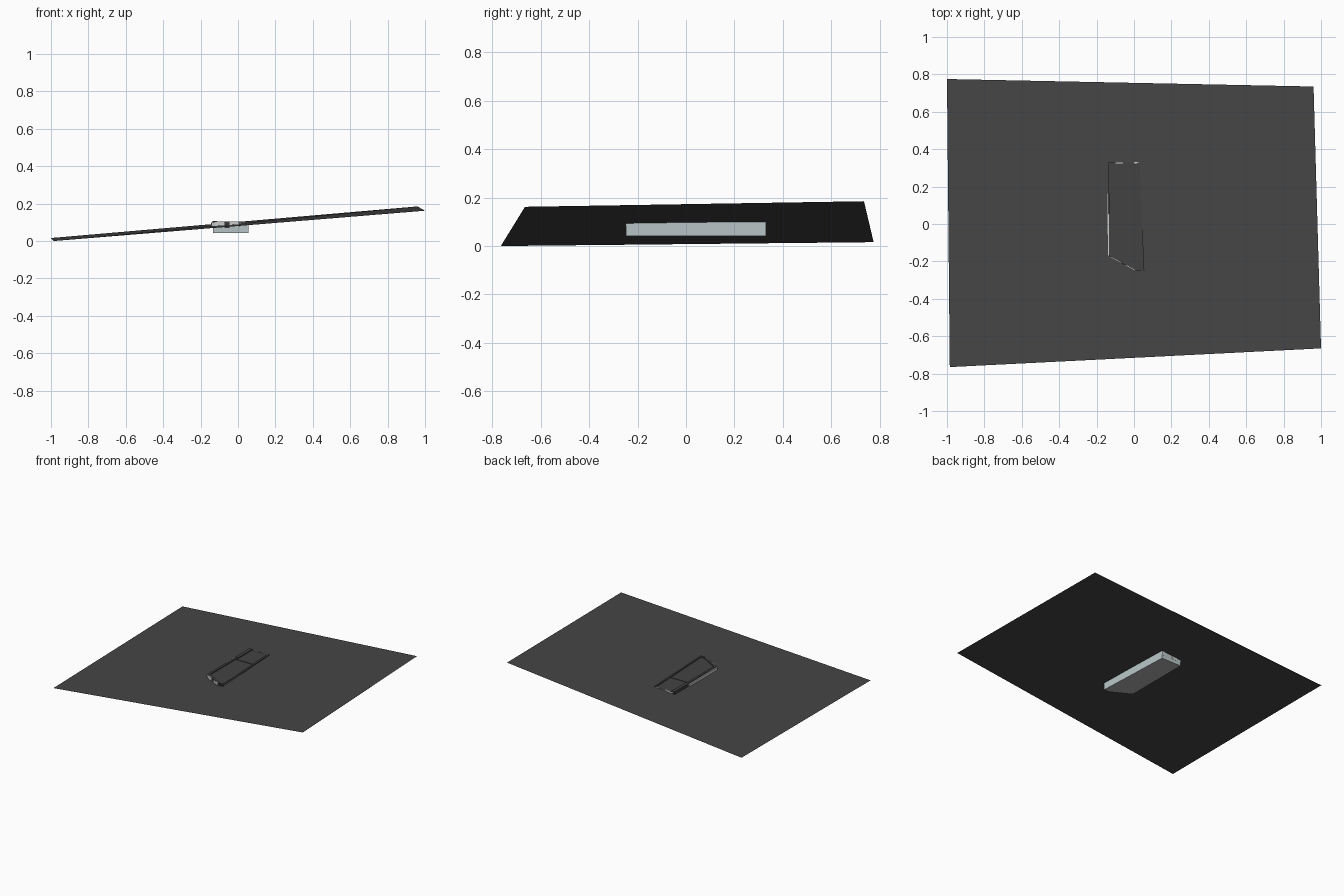
import bpy, bmesh
from mathutils import Vector

if "Cube" in bpy.data.objects:
    bpy.data.objects.remove(bpy.data.objects["Cube"])


def material(name, rgb):
    m = bpy.data.materials.new(name)
    m.diffuse_color = (*rgb, 1)
    m.use_nodes = True
    m.node_tree.nodes["Principled BSDF"].inputs["Base Color"].default_value = m.diffuse_color
    return m


ASPHALT = material("dark_asphalt", (0.06, 0.06, 0.06))
ROOFING = material("dark_roofing", (0.055, 0.055, 0.055))
WALL = material("blue_grey_wall", (0.48, 0.56, 0.57))
PALE = material("pale_facade", (0.62, 0.63, 0.63))
BASE = material("grey_base", (0.42, 0.42, 0.42))
GLASS = material("dark_window", (0.04, 0.04, 0.045))


def build(name, bm, mats):
    me = bpy.data.meshes.new(name)
    bm.to_mesh(me)
    bm.free()
    for m in mats:
        me.materials.append(m)
    ob = bpy.data.objects.new(name, me)
    bpy.context.collection.objects.link(ob)
    return ob


def prism(name, outline, z0, z1, mats):
    """Extruded outline; materials are sides, top, bottom."""
    bm = bmesh.new()
    low = [bm.verts.new((x, y, z0)) for x, y in outline]
    face = bm.faces.new(low)
    up = bmesh.ops.extrude_face_region(bm, geom=[face])["geom"]
    bmesh.ops.translate(bm, vec=(0, 0, z1 - z0),
                        verts=[g for g in up if isinstance(g, bmesh.types.BMVert)])
    bmesh.ops.recalc_face_normals(bm, faces=bm.faces)
    bm.normal_update()
    for f in bm.faces:
        if len(mats) == 3 and abs(f.normal.z) > 0.5:
            f.material_index = 1 if f.normal.z > 0 else 2
    return build(name, bm, mats)


def wall_strip(name, a, b, t0, t1, z0, z1, out, depth, mat):
    """Thin strip along the wall line a-b, between fractions t0 and t1."""
    a, b = Vector(a), Vector(b)
    d = (b - a).normalized()
    n = Vector((d.y, -d.x)) * out
    p, q = a.lerp(b, t0), a.lerp(b, t1)
    pts = [p, q, q + n * depth, p + n * depth]
    return prism(name, [tuple(v) for v in pts], z0, z1, [mat])


# Sloping ground sheet
bm = bmesh.new()
bm.faces.new([bm.verts.new(c) for c in (
    (-0.985, -0.765, 0.0), (1.0, -0.665, 0.162),
    (0.96, 0.735, 0.185), (-1.0, 0.775, 0.016))])
build("ground_sheet", bm, [ASPHALT])

# Building body, sunk through the sheet
outer = [(-0.133, 0.33), (-0.133, -0.17), (0.01, -0.248), (0.055, -0.248), (0.03, 0.33)]
inner = [(-0.115, 0.33), (-0.117, -0.16), (0.013, -0.234), (0.041, -0.234), (0.017, 0.33)]
prism("building_body", outer, 0.042, 0.099, [WALL, ROOFING, BASE])

# Raised roof edge
for i in range(len(outer) - 1):
    prism(f"roof_edge_{i + 1}", [outer[i], outer[i + 1], inner[i + 1], inner[i]],
          0.099, 0.105, [ROOFING])

# Roof divider and rear side block
prism("roof_divider", [(-0.115, 0.14), (0.024, 0.14), (0.024, 0.148), (-0.115, 0.148)],
      0.099, 0.102, [ROOFING])
prism("rear_side_block", [(-0.137, 0.165), (-0.112, 0.165), (-0.112, 0.33), (-0.137, 0.33)],
      0.07, 0.106, [ROOFING])

# Pale facade on the left side, and window strips
wall_strip("left_facade", outer[1], (-0.136, 0.165), 0, 1, 0.07, 0.1, -1, 0.009, PALE)

# Pale panels and dark door on the slanted front
for i, (t0, t1) in enumerate([(0.08, 0.44), (0.62, 0.98)]):
    wall_strip(f"front_panel_{i + 1}", outer[1], outer[2], t0, t1, 0.078, 0.104, 1, 0.005, PALE)
wall_strip("front_door", outer[1], outer[2], 0.44, 0.62, 0.07, 0.1, 1, 0.003, GLASS)
wall_strip("front_window", outer[2], outer[3], 0.05, 0.95, 0.085, 0.1, 1, 0.002, GLASS)

# Pale end panels at the back
for i, (x0, x1) in enumerate([(-0.1, -0.06), (0.0, 0.028)]):
    prism(f"rear_panel_{i + 1}", [(x0, 0.324), (x1, 0.324), (x1, 0.331), (x0, 0.331)],
          0.07, 0.101, [PALE])
